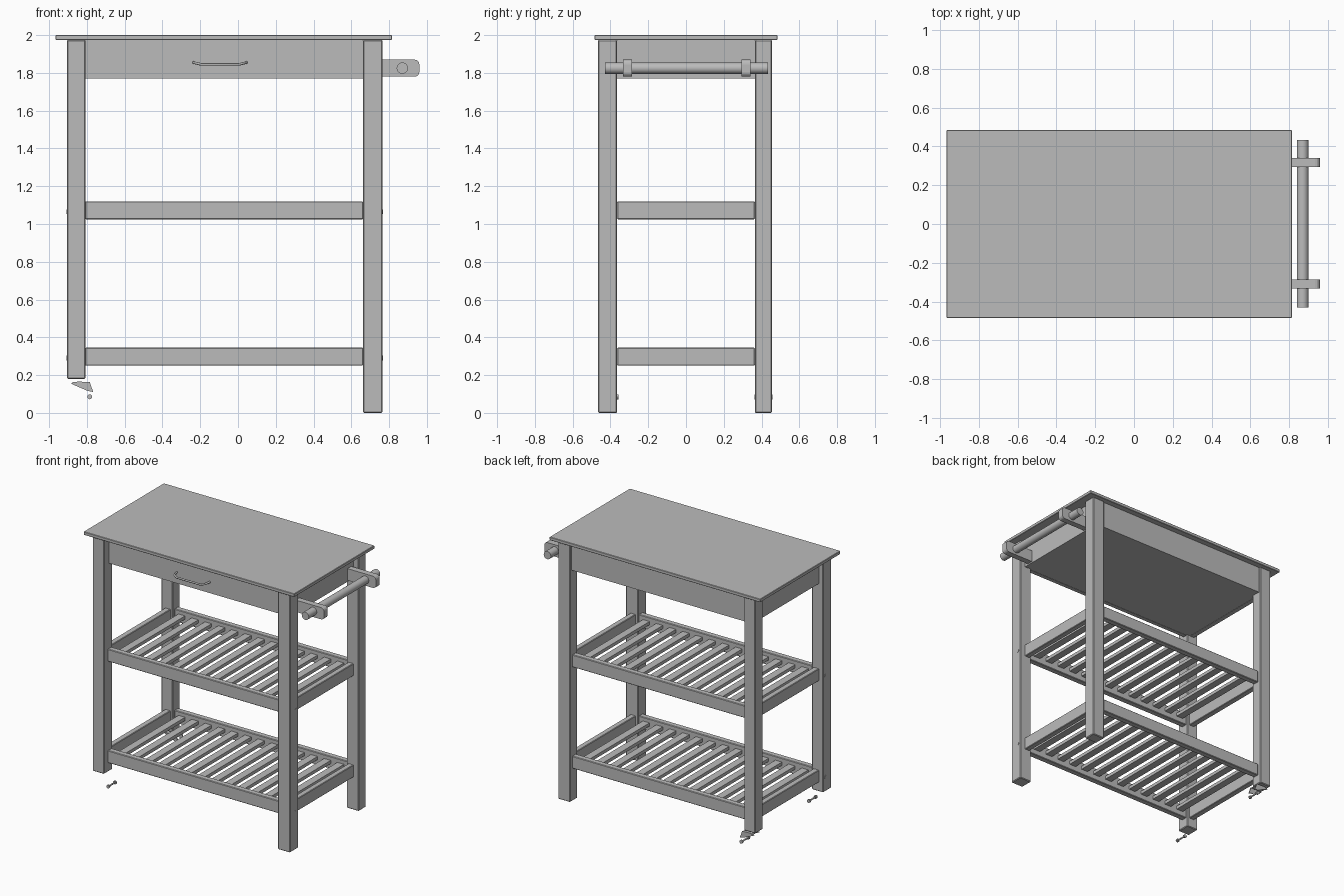
import bpy
import bmesh
import math
from mathutils import Vector

cube = bpy.data.objects.get("Cube")
if cube:
    bpy.data.objects.remove(cube, do_unlink=True)

grey = bpy.data.materials.new("plain grey")
grey.use_nodes = True
COLOUR = (0.5, 0.5, 0.5, 1)
grey.diffuse_color = COLOUR
grey.node_tree.nodes["Principled BSDF"].inputs["Base Color"].default_value = COLOUR


def finish(name, bm, bevel=0.0, smooth=False):
    bmesh.ops.recalc_face_normals(bm, faces=bm.faces)
    mesh = bpy.data.meshes.new(name)
    bm.to_mesh(mesh)
    bm.free()
    mesh.materials.append(grey)
    obj = bpy.data.objects.new(name, mesh)
    bpy.context.collection.objects.link(obj)
    if bevel:
        mod = obj.modifiers.new("soft edges", "BEVEL")
        mod.width = bevel
        mod.segments = 1
    if smooth:
        bpy.ops.object.select_all(action="DESELECT")
        obj.select_set(True)
        bpy.context.view_layer.objects.active = obj
        bpy.ops.object.shade_smooth_by_angle()
    return obj


def box(name, x, y, z, bevel=0.0):
    """Box from (low, high) ranges on each axis."""
    bm = bmesh.new()
    bmesh.ops.create_cube(bm, size=1)
    for v in bm.verts:
        v.co = Vector([(r[0] + r[1]) / 2 + c * (r[1] - r[0])
                       for c, r in zip(v.co, (x, y, z))])
    return finish(name, bm, bevel)


def rod(name, start, end, radius, sides=24):
    start, end = Vector(start), Vector(end)
    bm = bmesh.new()
    bmesh.ops.create_cone(bm, cap_ends=True, segments=sides, radius1=radius,
                          radius2=radius, depth=(end - start).length)
    turn = (end - start).to_track_quat("Z", "Y")
    for v in bm.verts:
        v.co = turn @ v.co + (start + end) / 2
    return finish(name, bm, smooth=True)


def plate(name, outline, y0, y1):
    """Extrude an x-z outline from y0 to y1."""
    bm = bmesh.new()
    face = bm.faces.new([bm.verts.new((x, y0, z)) for x, z in outline])
    new = bmesh.ops.extrude_face_region(bm, geom=[face])["geom"]
    moved = [g for g in new if isinstance(g, bmesh.types.BMVert)]
    bmesh.ops.translate(bm, verts=moved, vec=(0, y1 - y0, 0))
    return finish(name, bm)


# Table top and legs; the left pair is shorter, for castors
box("table_top", (-0.967, 0.815), (-0.485, 0.485), (1.975, 2.0), 0.003)
left, right = (-0.905, -0.808), (0.662, 0.765)
front, back = (-0.465, -0.365), (0.365, 0.455)
for depth, y in (("front", front), ("back", back)):
    box(depth + "_left_leg", left, y, (0.18, 1.975), 0.005)
    box(depth + "_right_leg", right, y, (0.0, 1.975), 0.005)

# Drawer case under the top
apron = (1.77, 1.975)
box("drawer_front", (-0.808, 0.662), (-0.405, -0.375), apron)
box("back_apron", (-0.808, 0.662), (0.41, 0.44), apron)
box("left_apron", (-0.87, -0.835), (-0.365, 0.365), apron)
box("right_apron", (0.69, 0.72), (-0.365, 0.365), apron)
box("drawer_bottom", (-0.84, 0.695), (-0.38, 0.415), (1.772, 1.785))

# Two slatted shelves
SLATS = 13
for label, z in (("lower", 0.25), ("upper", 1.025)):
    rail = (z, z + 0.095)
    box(label + "_front_rail", (-0.808, 0.662), (-0.42, -0.375), rail, 0.004)
    box(label + "_back_rail", (-0.808, 0.662), (0.385, 0.43), rail, 0.004)
    box(label + "_left_rail", (-0.87, -0.825), (-0.365, 0.365), rail, 0.004)
    box(label + "_right_rail", (0.68, 0.723), (-0.365, 0.365), rail, 0.004)
    for i in range(SLATS):
        x = -0.073 + (i - (SLATS - 1) / 2) * 0.112
        box(f"{label}_slat_{i + 1}", (x - 0.028, x + 0.028), (-0.376, 0.386),
            (z + 0.04, z + 0.065))
    # Screw heads on the outer side of the legs
    for side, x, out in (("left", left[0], -1), ("right", right[1], 1)):
        rod(f"{label}_{side}_screw", (x - out * 0.004, -0.393, z + 0.04),
            (x + out * 0.002, -0.393, z + 0.04), 0.013, 12)

# Drawer handle: a bowed pull
curve = bpy.data.curves.new("drawer_handle", "CURVE")
curve.dimensions = "3D"
curve.bevel_depth = 0.007
curve.bevel_resolution = 2
curve.use_fill_caps = True
path = [(-0.235, -0.405, 1.855), (-0.225, -0.447, 1.852)]
path += [(-0.095 + 0.1 * t, -0.46, 1.845) for t in (-1, 0, 1)]
path += [(0.035, -0.447, 1.852), (0.045, -0.405, 1.855)]
spline = curve.splines.new("POLY")
spline.points.add(len(path) - 1)
for point, co in zip(spline.points, path):
    point.co = (*co, 1)
curve.materials.append(grey)
handle = bpy.data.objects.new("drawer_handle", curve)
bpy.context.collection.objects.link(handle)

# Towel rail on the right: rounded brackets and a bar
outline = [(0.71, 1.78), (0.71, 1.87)]
for cz, a0 in ((1.845, 90), (1.805, 0)):
    for k in range(5):
        a = math.radians(a0 - k * 22.5)
        outline.append((0.935 + 0.025 * math.cos(a), cz + 0.025 * math.sin(a)))
for label, y in (("front", -0.31), ("back", 0.318)):
    plate(label + "_rail_bracket", outline, y - 0.023, y + 0.023)
rod("towel_bar", (0.87, -0.43, 1.825), (0.87, 0.433, 1.825), 0.03)

# Castor remains under the left legs
for label, y in (("front", -0.405), ("back", 0.41)):
    rod(label + "_axle", (-0.785, y - 0.04, 0.085), (-0.785, y + 0.04, 0.085), 0.006, 12)
    for end in (-1, 1):
        rod(f"{label}_axle_cap_{end}", (-0.785, y + end * 0.035, 0.085),
            (-0.785, y + end * 0.047, 0.085), 0.013, 12)
fork = [(-0.885, 0.155), (-0.85, 0.166), (-0.785, 0.163), (-0.766, 0.11), (-0.80, 0.118)]
for label, y in (("inner", 0.375), ("outer", 0.44)):
    plate(label + "_castor_fork", fork, y - 0.004, y + 0.004)
box("castor_plate", (-0.875, -0.79), (0.375, 0.44), (0.157, 0.164))
